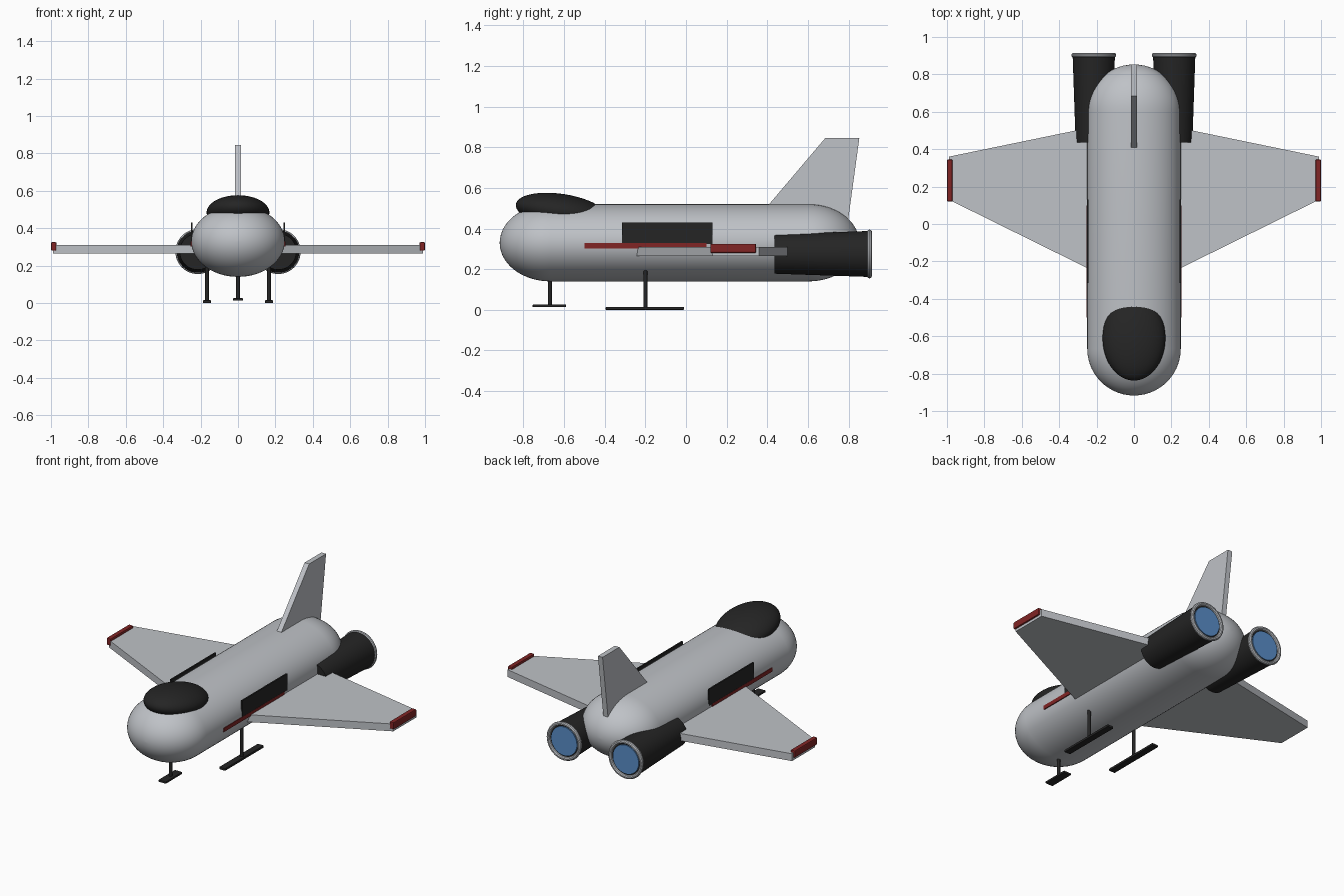
import bpy, bmesh
from math import sin, cos, pi, radians
from mathutils import Vector, Matrix

if "Cube" in bpy.data.objects:
    bpy.data.objects.remove(bpy.data.objects["Cube"], do_unlink=True)


def material(name, rgb):
    m = bpy.data.materials.new(name)
    m.use_nodes = True
    m.diffuse_color = (*rgb, 1)
    m.node_tree.nodes["Principled BSDF"].inputs["Base Color"].default_value = (*rgb, 1)
    return m


GREY = material("hull grey", (0.52, 0.54, 0.57))
BLACK = material("matte black", (0.018, 0.018, 0.018))
RED = material("dark red", (0.22, 0.018, 0.018))
BLUE = material("exhaust blue", (0.1, 0.27, 0.58))


def finish(name, bm, mat, smooth=False, bevel=0):
    bmesh.ops.recalc_face_normals(bm, faces=bm.faces)
    mesh = bpy.data.meshes.new(name)
    bm.to_mesh(mesh)
    bm.free()
    mesh.materials.append(mat)
    ob = bpy.data.objects.new(name, mesh)
    bpy.context.collection.objects.link(ob)
    if bevel:
        mod = ob.modifiers.new("soft edges", "BEVEL")
        mod.width, mod.segments = bevel, 2
    if smooth:
        bpy.ops.object.select_all(action="DESELECT")
        ob.select_set(True)
        bpy.context.view_layer.objects.active = ob
        bpy.ops.object.shade_smooth_by_angle(angle=radians(35))
    return ob


def box(name, lo, hi, mat, bevel=0):
    lo, hi = Vector(lo), Vector(hi)
    bm = bmesh.new()
    bmesh.ops.create_cube(bm, size=1)
    bmesh.ops.scale(bm, vec=hi - lo, verts=bm.verts)
    bmesh.ops.translate(bm, vec=(lo + hi) / 2, verts=bm.verts)
    return finish(name, bm, mat, bevel=bevel)


def slab(name, points, offset, mat):
    """Extrude a flat outline along an offset vector."""
    bm = bmesh.new()
    face = bm.faces.new([bm.verts.new(p) for p in points])
    new = bmesh.ops.extrude_face_region(bm, geom=[face])["geom"]
    moved = [v for v in new if isinstance(v, bmesh.types.BMVert)]
    bmesh.ops.translate(bm, vec=offset, verts=moved)
    return finish(name, bm, mat)


def lathe(name, profile, centre, mat, flat=1, segs=48, loop=False):
    """Spin (radius, y) points round a lengthwise axis, flattened in z."""
    bm = bmesh.new()
    cx, cz = centre
    rings = [[bm.verts.new((cx + r * cos(2 * pi * i / segs), y,
                            cz + r * flat * sin(2 * pi * i / segs)))
              for i in range(segs)] for r, y in profile]
    pairs = list(zip(rings, rings[1:]))
    if loop:
        pairs.append((rings[-1], rings[0]))
    else:
        bm.faces.new(rings[0])
        bm.faces.new(rings[-1])
    for a, b in pairs:
        for i in range(segs):
            j = (i + 1) % segs
            bm.faces.new((a[i], a[j], b[j], b[i]))
    return finish(name, bm, mat, smooth=True)


# Fuselage: flattened capsule with round ends
R, STEPS = 0.25, 14
angles = [pi / 2 * (k + 0.1) / (STEPS + 0.1) for k in range(STEPS + 1)]
nose = [(R * sin(a), -0.667 - R * cos(a)) for a in angles]
tail = [(R * sin(a), 0.603 + R * cos(a)) for a in reversed(angles)]
lathe("fuselage", nose + tail, (0, 0.33), GREY, flat=0.76, segs=64)

# Canopy: ellipsoid tipped up at the front
bm = bmesh.new()
bmesh.ops.create_uvsphere(bm, u_segments=48, v_segments=24, radius=1)
bmesh.ops.transform(bm, verts=bm.verts, matrix=(
    Matrix.Translation((0, -0.61, 0.484)) @ Matrix.Rotation(radians(-9), 4, "X")
    @ Matrix.Diagonal((0.168, 0.23, 0.086, 1))))
finish("canopy", bm, BLACK, smooth=True)

# Tail fin
slab("tail_fin", [(-0.016, y, z) for y, z in
                  ((0.35, 0.45), (0.685, 0.845), (0.853, 0.845), (0.795, 0.42))],
     (0.032, 0, 0), GREY)

# Paired parts
for side, s in (("left", 1), ("right", -1)):
    def pair_box(part, x0, x1, y0, y1, z0, z1, mat, bevel=0):
        box(f"{side}_{part}", (min(s * x0, s * x1), y0, z0),
            (max(s * x0, s * x1), y1, z1), mat, bevel)

    slab(f"{side}_wing", [(s * x, y, 0.264) for x, y in
                          ((0.15, -0.285), (0.99, 0.13), (0.99, 0.36), (0.15, 0.533))],
         (0, 0, 0.046), GREY)
    pair_box("wing_tip", 0.97, 1.0, 0.12, 0.345, 0.28, 0.325, RED, 0.006)
    pair_box("side_panel", 0.243, 0.252, -0.315, 0.13, 0.325, 0.43, BLACK)
    pair_box("side_stripe", 0.244, 0.253, -0.5, 0.1, 0.303, 0.328, RED)

    # Engine with rim and glowing exhaust
    hub = (s * 0.215, 0.275)
    lathe(f"{side}_engine", [(0.097, 0.435), (0.113, 0.9)], hub, BLACK)
    rim = [(0.108 + 0.012 * cos(k * pi / 5), 0.903 + 0.012 * sin(k * pi / 5))
           for k in range(10)]
    lathe(f"{side}_engine_rim", rim, hub, GREY, loop=True)
    lathe(f"{side}_exhaust", [(0.09, 0.899), (0.09, 0.907)], hub, BLUE)

    # Main landing skid
    pair_box("main_skid", 0.145, 0.187, -0.395, -0.01, 0, 0.015, BLACK, 0.003)


# Landing struts and nose skid
def strut(name, x, y, z0, z1):
    bm = bmesh.new()
    bmesh.ops.create_cone(bm, cap_ends=True, segments=16, radius1=0.01,
                          radius2=0.01, depth=z1 - z0)
    bmesh.ops.translate(bm, vec=(x, y, (z0 + z1) / 2), verts=bm.verts)
    finish(name, bm, BLACK, smooth=True)


strut("left_strut", 0.166, -0.2, 0.01, 0.2)
strut("right_strut", -0.166, -0.2, 0.01, 0.2)
strut("nose_strut", 0, -0.67, 0.02, 0.18)
box("nose_skid", (-0.026, -0.755, 0.013), (0.026, -0.59, 0.026), BLACK, 0.003)
